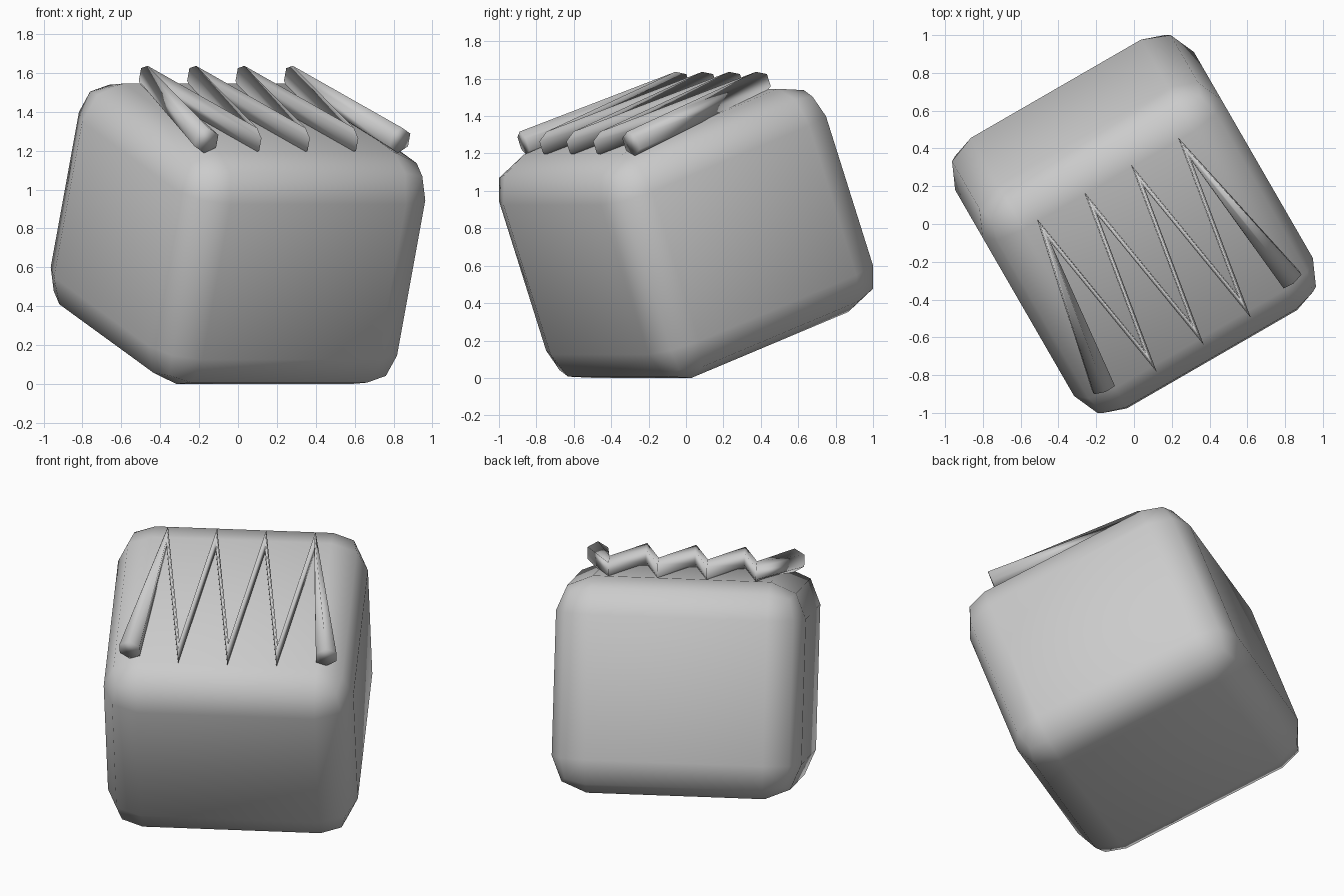
import bpy, bmesh, math
from mathutils import Matrix, Vector

if "Cube" in bpy.data.objects:
    bpy.data.objects.remove(bpy.data.objects["Cube"])

# Shared pose: turned 30 degrees, leaning 20 degrees about its own width axis
POSE = (Matrix.Translation((0, 0, 0.773))
        @ Matrix.Rotation(math.radians(30), 4, 'Z')
        @ Matrix.Rotation(math.radians(20), 4, 'X'))


def finish(name, bm):
    bmesh.ops.recalc_face_normals(bm, faces=bm.faces)
    for f in bm.faces:
        f.smooth = True
    mesh = bpy.data.meshes.new(name)
    bm.to_mesh(mesh)
    bm.free()
    obj = bpy.data.objects.new(name, mesh)
    bpy.context.collection.objects.link(obj)
    obj.matrix_world = POSE
    return obj


# Rounded block body
bm = bmesh.new()
bmesh.ops.create_cube(bm, size=1)
bmesh.ops.scale(bm, vec=(1.46, 1.45, 1.27), verts=bm.verts)
bmesh.ops.bevel(bm, geom=bm.edges[:], offset=0.21, segments=2,
                profile=0.5, affect='EDGES')
finish("rounded_block", bm)

# Zigzag six-sided cord on the top face, pinched at each sharp turn
RADIUS, STEP, REACH, HEIGHT, SIDES = 0.069, 0.1437, 0.467, 0.68, 6
path = [Vector(((i - 4) * STEP, REACH if i % 2 else -REACH, HEIGHT))
        for i in range(9)]
up = Vector((0, 0, 1))
bm = bmesh.new()
rings = []
for i, p in enumerate(path):
    tangent = Vector()
    if i > 0:
        tangent += (p - path[i - 1]).normalized()
    if i < len(path) - 1:
        tangent += (path[i + 1] - p).normalized()
    side = up.cross(tangent).normalized()
    ring = []
    for k in range(SIDES):
        a = math.pi / 2 + k * math.tau / SIDES
        ring.append(bm.verts.new(p + RADIUS * (side * math.cos(a) + up * math.sin(a))))
    rings.append(ring)
for r, s in zip(rings, rings[1:]):
    for k in range(SIDES):
        n = (k + 1) % SIDES
        bm.faces.new((r[k], r[n], s[n], s[k]))
bm.faces.new(rings[0])
bm.faces.new(rings[-1])
finish("zigzag_cord", bm)
